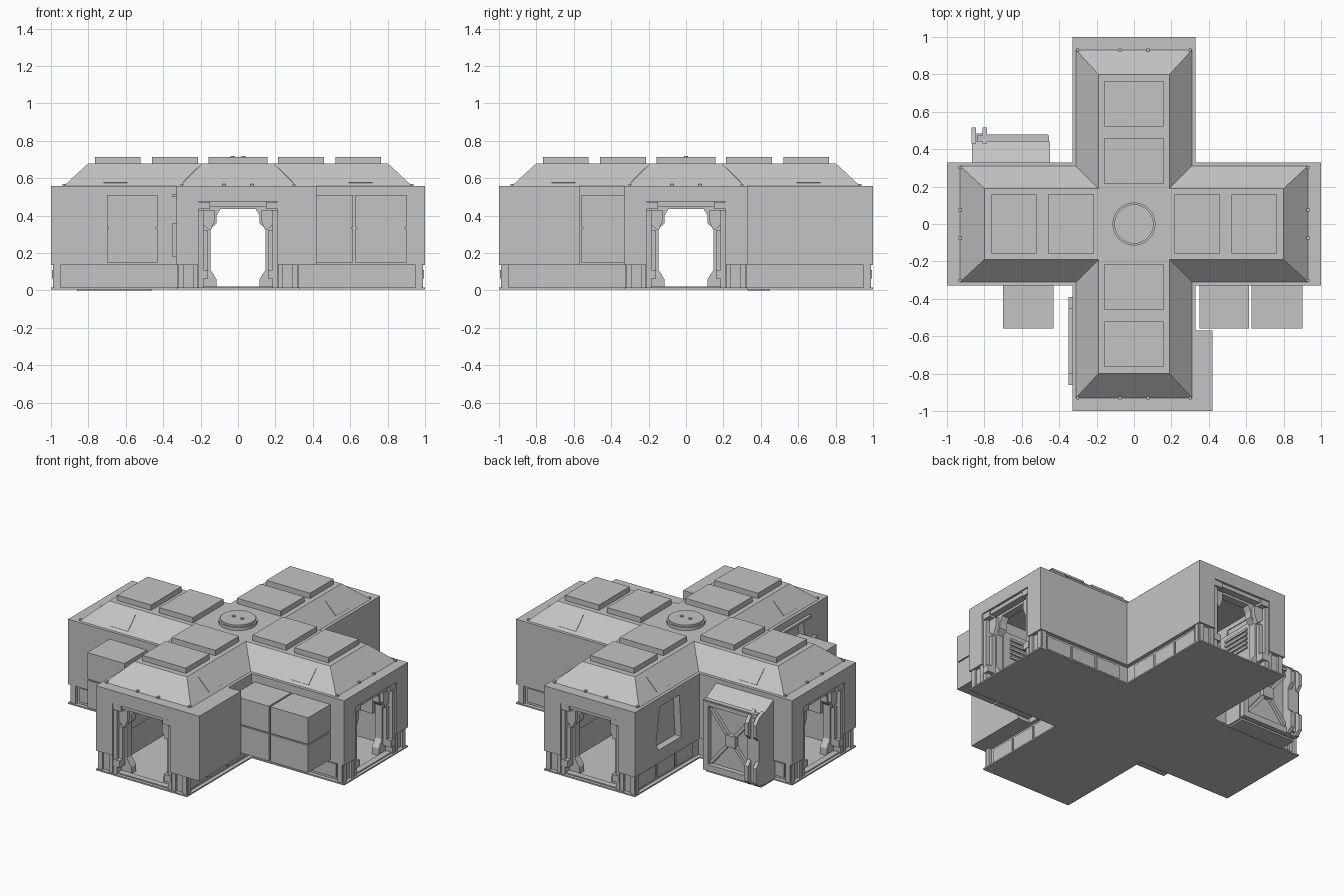
import bpy, bmesh, math
from mathutils import Matrix, Vector

cube = bpy.data.objects.get("Cube")
if cube:
    bpy.data.objects.remove(cube)

grey = bpy.data.materials.new("plain_grey")
grey.use_nodes = True
grey.diffuse_color = (0.55, 0.55, 0.55, 1)
grey.node_tree.nodes["Principled BSDF"].inputs["Base Color"].default_value = grey.diffuse_color


def add(name, bm, mat=None):
    bmesh.ops.recalc_face_normals(bm, faces=bm.faces)
    if mat:
        bm.transform(mat)
    me = bpy.data.meshes.new(name)
    bm.to_mesh(me)
    bm.free()
    me.materials.append(grey)
    ob = bpy.data.objects.new(name, me)
    bpy.context.collection.objects.link(ob)
    return ob


def loft(name, a, b, mat=None):
    """Solid between two matching loops of 3D points."""
    bm = bmesh.new()
    va, vb = [[bm.verts.new(p) for p in loop] for loop in (a, b)]
    bm.faces.new(va)
    bm.faces.new(vb)
    for i in range(len(va)):
        j = (i + 1) % len(va)
        bm.faces.new((va[i], va[j], vb[j], vb[i]))
    return add(name, bm, mat)


def prism(name, pts, lo, hi, axis, mat=None):
    place = {"x": lambda u, v, t: (t, u, v),
             "y": lambda u, v, t: (u, t, v),
             "z": lambda u, v, t: (u, v, t)}[axis]
    return loft(name, *[[place(u, v, t) for u, v in pts] for t in (lo, hi)], mat)


def box(name, x, y, z, mat=None):
    pts = [(x[0], y[0]), (x[1], y[0]), (x[1], y[1]), (x[0], y[1])]
    return prism(name, pts, z[0], z[1], "z", mat)


def bar(name, centre, size, turn, mat=None):
    """Box turned about its own centre."""
    h = Vector(size) / 2
    m = Matrix.Translation(centre) @ turn
    return box(name, (-h.x, h.x), (-h.y, h.y), (-h.z, h.z), mat @ m if mat else m)


def cross(h, l):
    """Plan outline with arms of half width h and length l."""
    pts, quad = [], [(-h, -l), (h, -l), (h, -h)]
    for _ in range(4):
        pts += quad
        quad = [(-y, x) for x, y in quad]
    return pts


def cut(ob, cutters):
    for c in cutters:
        m = ob.modifiers.new("cut", "BOOLEAN")
        m.object, m.operation, m.solver = c, "DIFFERENCE", "EXACT"
    dg = bpy.context.evaluated_depsgraph_get()
    me = bpy.data.meshes.new_from_object(ob.evaluated_get(dg))
    ob.modifiers.clear()
    ob.data = me


# Shell: floor, recessed skirt, walls and hipped roof
FLOOR, SILL, EAVE, TOP = 0.015, 0.135, 0.56, 0.68
prism("floor", cross(0.33, 1), 0.006, FLOOR, "z")
skirt = prism("skirt", cross(0.305, 0.975), FLOOR, SILL, "z")
walls = prism("walls", cross(0.33, 1), SILL, EAVE, "z")
loft("roof", [(x, y, EAVE) for x, y in cross(0.31, 0.93)],
     [(x, y, TOP) for x, y in cross(0.19, 0.80)])

# Hollow rooms, portals and window openings
room = prism("room_cutter", cross(0.27, 0.9), 0, 0.53, "z")
hall = prism("hall_cutter", cross(0.21, 1.1), -0.01, 0.475, "z")
holes = []
for s, side in ((-1, "front"), (1, "back")):
    pts = [(s * y, z) for y, z in ((0.52, 0.22), (0.76, 0.22), (0.78, 0.28), (0.74, 0.5), (0.54, 0.5))]
    holes.append(prism("window_cutter", pts, -0.4, -0.2, "x"))
    prism(side + "_window_pane", [(s * y, z) for y, z in ((0.5, 0.2), (0.8, 0.2), (0.8, 0.52), (0.5, 0.52))],
          -0.285, -0.275, "x")
cut(skirt, [room, hall])
cut(walls, [room, hall] + holes)
for c in [room, hall] + holes:
    bpy.data.objects.remove(c)

# Raised surround of the front window
for name, y, z in (("bottom", (-0.86, -0.39), (0.18, 0.215)), ("top", (-0.8, -0.45), (0.5, 0.515)),
                   ("outer_side", (-0.86, -0.8), (0.215, 0.36)), ("inner_side", (-0.47, -0.39), (0.215, 0.36))):
    box("window_surround_" + name, (-0.35, -0.33), y, z)

# Portal outline with chamfered opening
half = [(0.115, FLOOR), (0.115, 0.06), (0.147, 0.11), (0.147, 0.33), (0.115, 0.36), (0.115, 0.4), (0.095, 0.435)]
frame = [(-0.21, FLOOR), (-0.21, 0.475), (0.21, 0.475), (0.21, FLOOR)] + half + [(-x, z) for x, z in half[::-1]]

# Everything repeated on each arm
for k, arm in enumerate(("front", "left", "back", "right")):
    M = Matrix.Rotation(k * math.pi / 2, 4, "Z")
    prism(arm + "_portal", frame, -0.94, -0.89, "y", M)
    prism(arm + "_inner_portal", frame, -0.42, -0.37, "y", M)
    box(arm + "_portal_lintel", (-0.15, 0.15), (-0.985, -0.94), (0.45, 0.475), M)
    box(arm + "_portal_threshold", (-0.2, 0.2), (-0.98, -0.94), (FLOOR, 0.022), M)
    # Roof plates
    for i, y in enumerate((-0.765, -0.46)):
        box(f"{arm}_roof_plate_{i + 1}", (-0.158, 0.158), (y, y + 0.245), (TOP, 0.715), M)
    for s, side in ((-1, "a"), (1, "b")):
        def sbox(name, x, y, z):
            return box(f"{arm}_{name}_{side}", sorted((s * x[0], s * x[1])), y, z, M)
        # Portal jambs and blocks
        sbox("jamb", (0.185, 0.21), (-0.99, -0.94), (FLOOR, 0.43))
        sbox("jamb_step", (0.16, 0.185), (-0.965, -0.94), (0.11, 0.32))
        sbox("jamb_top_block", (0.15, 0.21), (-0.995, -0.94), (0.435, 0.472))
        sbox("jamb_low_block", (0.16, 0.21), (-0.995, -0.94), (0.065, 0.11))
        prism(f"{arm}_jamb_brace_{side}", [(s * x, z) for x, z in ((0.147, 0.32), (0.185, 0.35), (0.185, 0.43), (0.125, 0.43), (0.125, 0.37))],
              -0.965, -0.94, "y", M)
        # Skirt posts and panels
        sbox("end_post", (0.29, 0.32), (-0.99, -0.975), (FLOOR, SILL))
        sbox("portal_post", (0.215, 0.24), (-0.99, -0.975), (FLOOR, SILL))
        sbox("corner_post", (0.305, 0.325), (-0.98, -0.95), (FLOOR, SILL))
        for i in range(3):
            y = -0.93 + i * 0.19
            sbox(f"skirt_panel_{i + 1}", (0.305, 0.312), (y, y + 0.175), (0.03, 0.12))
        # Hatch lying on the roof slope, with its bolts at the eave
        bar(f"{arm}_roof_hatch_{side}", (s * 0.255, -0.655, 0.615), (0.112, 0.13, 0.006),
            Matrix.Rotation(s * math.pi / 4, 4, "Y"), M)
        for i, x in enumerate((0.075, 0.3)):
            sbox(f"eave_bolt_{i + 1}", (x - 0.007, x + 0.007), (-0.938, -0.922), (EAVE, 0.57))
        # Inner wall panel with slats
        sbox("inner_panel", (0.25, 0.27), (-0.8, -0.5), (0.2, 0.45))
        for i in range(5):
            z = 0.28 + i * 0.03
            sbox(f"inner_slat_{i + 1}", (0.24, 0.25), (-0.75, -0.55), (z, z + 0.015))

# Round roof cap
for name, r, z0, z1, x in (("roof_cap_base", 0.115, TOP, 0.7, 0), ("roof_cap_lid", 0.105, 0.7, 0.712, 0),
                           ("roof_cap_bolt_a", 0.01, 0.712, 0.718, -0.03), ("roof_cap_bolt_b", 0.01, 0.712, 0.718, 0.03)):
    bm = bmesh.new()
    bmesh.ops.create_cone(bm, cap_ends=True, segments=32, radius1=r, radius2=r, depth=z1 - z0)
    ob = add(name, bm, Matrix.Translation((x, 0, (z0 + z1) / 2)))
    bpy.ops.object.select_all(action="DESELECT")
    ob.select_set(True)
    bpy.context.view_layer.objects.active = ob
    bpy.ops.object.shade_smooth_by_angle()

# Side lockers, each a lower and an upper half with a core in the seam
for i, (x0, x1) in enumerate(((-0.7, -0.43), (0.35, 0.615), (0.627, 0.9))):
    n = f"locker_{i + 1}_"
    box(n + "lower", (x0, x1), (-0.56, -0.33), (0.15, 0.328))
    box(n + "upper", (x0, x1), (-0.56, -0.33), (0.336, 0.51))
    box(n + "core", (x0 + 0.008, x1 - 0.008), (-0.552, -0.33), (0.328, 0.336))

# Thick side block on the front arm
box("side_block", (0.33, 0.42), (-1, -0.57), (SILL, EAVE))

# Equipment door bay on the right arm
prism("bay_body", [(0.3, 0.01), (0.44, 0.01), (0.44, 0.47), (0.33, 0.53), (0.3, 0.53)], -0.865, -0.45, "x")
box("bay_foot", (-0.86, -0.46), (0.33, 0.45), (0, 0.012))
for name, x, z in (("left", (-0.49, -0.455), (0.02, 0.48)), ("right", (-0.84, -0.805), (0.02, 0.48)),
                   ("top", (-0.805, -0.49), (0.445, 0.48)), ("bottom", (-0.805, -0.49), (0.02, 0.06))):
    box("bay_frame_" + name, x, (0.44, 0.472), z)
for s, side in ((-1, "a"), (1, "b")):
    bar("bay_brace_" + side, (-0.647, 0.452, 0.252), (0.46, 0.02, 0.022),
        Matrix.Rotation(s * math.atan2(0.385, 0.315), 4, "Y"))
box("bay_hub", (-0.685, -0.61), (0.44, 0.47), (0.215, 0.29))
box("bay_rail", (-0.8, -0.46), (0.465, 0.478), (0.462, 0.474))
rib = [(0.43, 0.02), (0.48, 0.02), (0.515, 0.05), (0.515, 0.15), (0.485, 0.18), (0.485, 0.32),
       (0.515, 0.35), (0.515, 0.43), (0.48, 0.47), (0.43, 0.49)]
prism("bay_rib_outer", rib, -0.868, -0.845, "x")
prism("bay_rib_inner", rib, -0.81, -0.785, "x")
box("bay_rib_web", (-0.845, -0.81), (0.44, 0.485), (0.04, 0.46))
